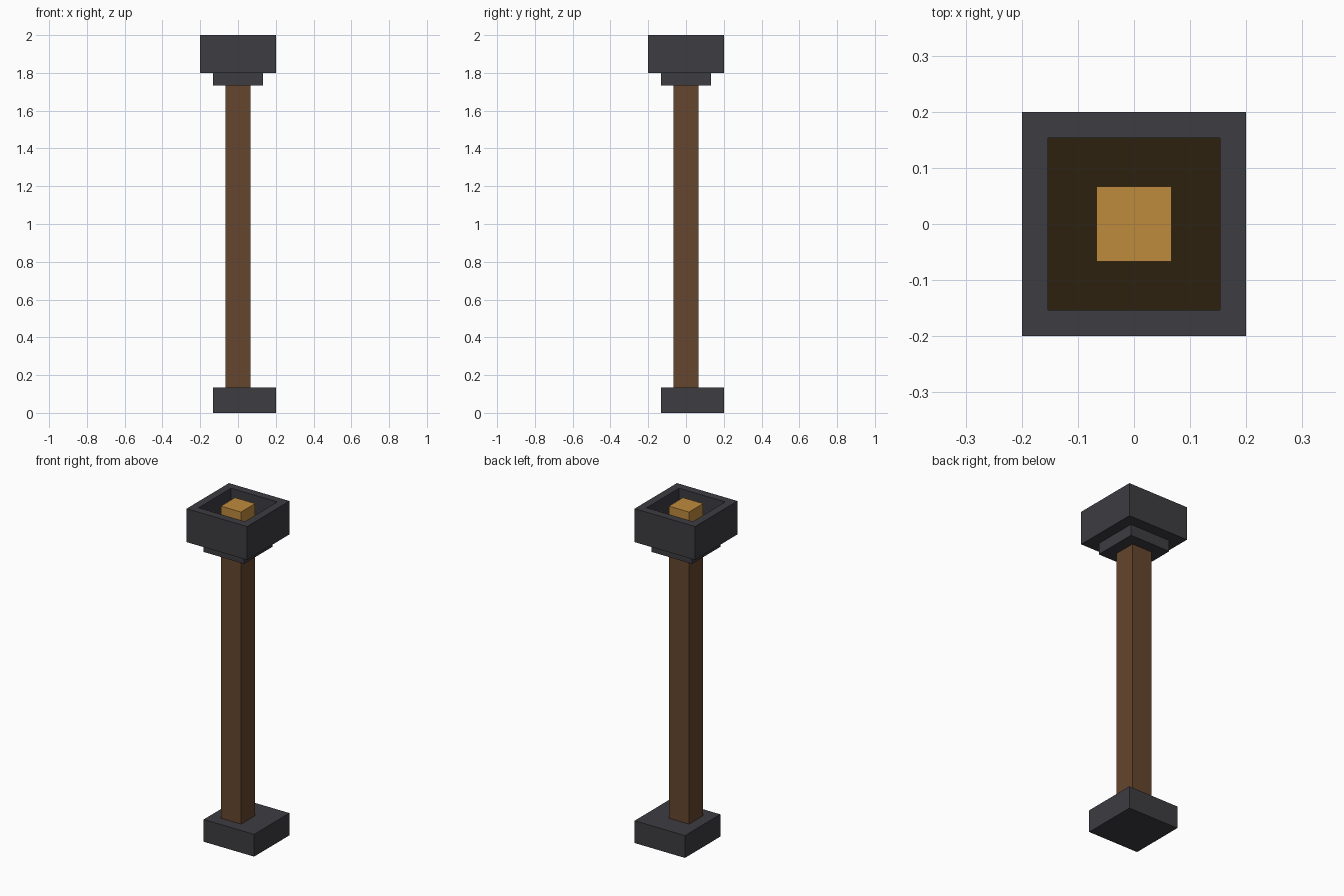
import bpy
import bmesh
from mathutils import Vector

U = 2 / 30  # one block unit; the lamp post is thirty units tall

cube = bpy.data.objects.get("Cube")
if cube:
    bpy.data.objects.remove(cube, do_unlink=True)


def material(name, rgb):
    mat = bpy.data.materials.new(name)
    mat.use_nodes = True
    color = (*rgb, 1)
    mat.diffuse_color = color
    shader = next(n for n in mat.node_tree.nodes if n.type == "BSDF_PRINCIPLED")
    shader.inputs["Base Color"].default_value = color
    shader.inputs["Roughness"].default_value = 0.9
    return mat


stone = material("dark stone", (0.047, 0.045, 0.053))
wood = material("brown wood", (0.13, 0.061, 0.027))
ember = material("charred ember", (0.026, 0.015, 0.005))
flame_gold = material("flame gold", (0.52, 0.258, 0.048))


def block(name, low, high, *mats, sink=None):
    """Box between two corners in block units; sink = (rim, depth) hollows the top."""
    low, high = Vector(low) * U, Vector(high) * U
    bm = bmesh.new()
    bmesh.ops.create_cube(bm, size=1)
    bmesh.ops.scale(bm, vec=high - low, verts=bm.verts)
    bmesh.ops.translate(bm, vec=(low + high) / 2, verts=bm.verts)
    if sink:
        rim, depth = sink
        top = max(bm.faces, key=lambda f: f.calc_center_median().z)
        bmesh.ops.inset_region(bm, faces=[top], thickness=rim * U)
        floor = bmesh.ops.extrude_discrete_faces(bm, faces=[top])["faces"][0]
        bmesh.ops.translate(bm, vec=(0, 0, -depth * U), verts=floor.verts)
        floor.material_index = 1
    mesh = bpy.data.meshes.new(name)
    bm.to_mesh(mesh)
    bm.free()
    for mat in mats:
        mesh.materials.append(mat)
    obj = bpy.data.objects.new(name, mesh)
    bpy.context.scene.collection.objects.link(obj)
    return obj


# Foot, offset towards the back left
block("base", (-2, -2, 0), (3, 3, 2), stone)
# Square post
block("post", (-1, -1, 2), (1, 1, 26), wood)
# Collar under the bowl
block("collar", (-2, -2, 26), (2, 2, 27), stone)
# Hollow fire bowl with a charred floor
block("bowl", (-3, -3, 27), (3, 3, 30), stone, ember, sink=(1, 2))
# Flame standing in the bowl, level with its rim
block("flame", (-1, -1, 28), (1, 1, 30), flame_gold)
